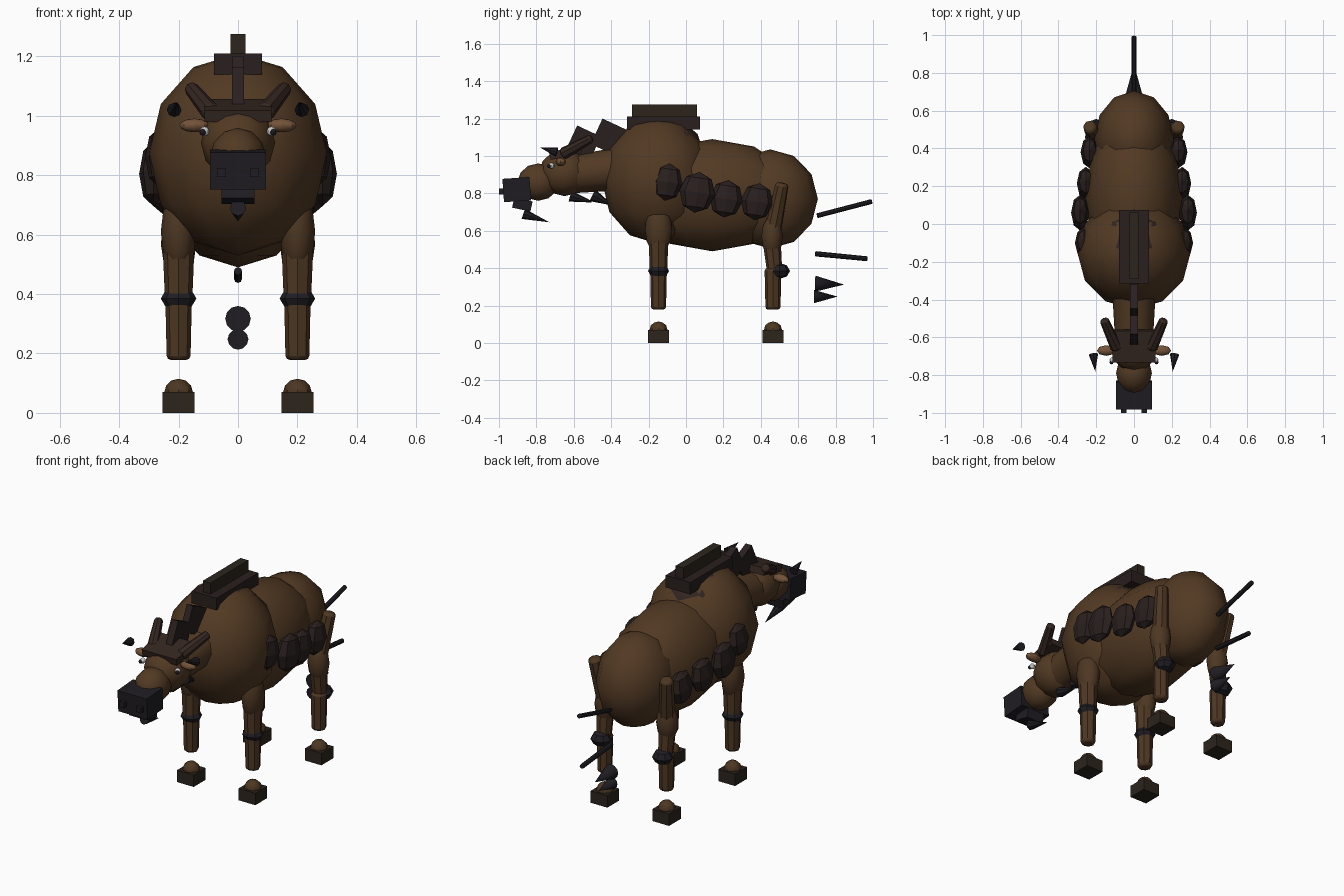
import bpy, math
from mathutils import Vector

if "Cube" in bpy.data.objects:
    bpy.data.objects.remove(bpy.data.objects["Cube"])


def mat(name, rgb):
    m = bpy.data.materials.new(name)
    m.diffuse_color = (*rgb, 1)
    m.use_nodes = True
    m.node_tree.nodes["Principled BSDF"].inputs["Base Color"].default_value = m.diffuse_color
    return m


HIDE = mat("hide_brown", (0.085, 0.042, 0.017))
LEG = mat("leg_brown", (0.075, 0.038, 0.016))
PLATE = mat("dark_brown", (0.035, 0.02, 0.015))
MANE = mat("mane_dark", (0.022, 0.014, 0.013))
DARK = mat("near_black", (0.014, 0.012, 0.016))
HOOF = mat("hoof", (0.025, 0.018, 0.012))
TAN = mat("ear_tan", (0.17, 0.085, 0.04))
WHITE = mat("eye_white", (0.7, 0.7, 0.7))


def finish(name, m, smooth):
    o = bpy.context.object
    o.name = name
    o.data.materials.append(m)
    if smooth:
        bpy.ops.object.shade_smooth_by_angle(angle=math.radians(40))
    return o


def ball(name, loc, r, m, seg=12, rings=6, rot=(0, 0, 0), smooth=True):
    bpy.ops.mesh.primitive_uv_sphere_add(segments=seg, ring_count=rings, location=loc, rotation=rot)
    bpy.context.object.scale = r
    return finish(name, m, smooth)


def box(name, loc, size, m, tilt=0):
    bpy.ops.mesh.primitive_cube_add(size=1, location=loc, rotation=(math.radians(tilt), 0, 0))
    bpy.context.object.scale = size
    return finish(name, m, False)


def rod(name, a, b, r1, r2, m, sides=8, bevel=0):
    a, b = Vector(a), Vector(b)
    d = b - a
    bpy.ops.mesh.primitive_cone_add(vertices=sides, radius1=r1, radius2=r2, depth=d.length,
                                    location=(a + b) / 2,
                                    rotation=d.to_track_quat('Z', 'Y').to_euler())
    o = bpy.context.object
    if bevel:
        mod = o.modifiers.new("round_ends", 'BEVEL')
        mod.width, mod.segments, mod.angle_limit = bevel, 2, math.radians(60)
        mod.limit_method = 'ANGLE'
    return finish(name, m, sides > 6)


# Trunk
ball("chest", (0, -0.15, 0.87), (0.30, 0.30, 0.34), HIDE)
ball("barrel", (0, 0.14, 0.79), (0.26, 0.45, 0.30), HIDE)
ball("rump", (0, 0.45, 0.77), (0.21, 0.255, 0.265), HIDE)
ball("shoulder_hump", (0, -0.12, 1.03), (0.185, 0.21, 0.175), PLATE, 8, 6)

# Back ridge and mane
box("ridge_base", (0, -0.12, 1.175), (0.16, 0.39, 0.07), MANE)
box("ridge_top", (0, -0.115, 1.235), (0.05, 0.35, 0.08), HOOF)
box("mane_rear", (0, -0.41, 1.10), (0.04, 0.15, 0.15), MANE, -25)
box("mane_front", (0, -0.55, 1.065), (0.04, 0.14, 0.15), MANE, -25)

# Neck and head
rod("neck", (0, -0.62, 0.90), (0, -0.36, 0.93), 0.10, 0.115, HIDE, 12)
ball("head", (0, -0.65, 0.91), (0.125, 0.135, 0.125), HIDE)
ball("snout", (0, -0.79, 0.86), (0.095, 0.11, 0.10), HIDE)
box("muzzle", (0, -0.905, 0.82), (0.19, 0.145, 0.125), DARK, 4)
box("lower_jaw", (0, -0.875, 0.74), (0.11, 0.10, 0.055), DARK, -12)
rod("chin_beard", (0, -0.87, 0.69), (0, -0.73, 0.645), 0.028, 0, DARK)
rod("throat_tuft_front", (0, -0.62, 0.785), (0, -0.505, 0.755), 0.03, 0.004, DARK)
rod("throat_tuft_rear", (0, -0.50, 0.79), (0, -0.40, 0.74), 0.035, 0.004, DARK)
box("forehead_plate", (0, -0.645, 1.018), (0.225, 0.17, 0.04), PLATE, 13)

for s, side in ((-1, "left"), (1, "right")):
    # Face details
    box("nostril_" + side, (s * 0.055, -0.985, 0.81), (0.03, 0.03, 0.03), DARK)
    ball("ear_" + side, (s * 0.147, -0.67, 0.968), (0.05, 0.028, 0.023), TAN, 8, 6)
    ball("eye_" + side, (s * 0.113, -0.72, 0.948), (0.016,) * 3, WHITE, 8, 6)
    ball("pupil_" + side, (s * 0.119, -0.732, 0.945), (0.011,) * 3, DARK, 8, 6)
    rod("horn_" + side, (s * 0.09, -0.66, 1.01), (s * 0.16, -0.505, 1.095), 0.033, 0.024, PLATE, 8, 0.01)
    rod("horn_tip_" + side, (s * 0.215, -0.69, 1.02), (s * 0.205, -0.78, 1.045), 0.025, 0, DARK)

    # Flank plates
    for i, (x, y, z, ry, rz) in enumerate(((0.265, -0.10, 0.86, 0.083, 0.10),
                                           (0.285, 0.06, 0.805, 0.096, 0.11),
                                           (0.255, 0.215, 0.77, 0.088, 0.10),
                                           (0.235, 0.38, 0.755, 0.086, 0.10))):
        ball(f"flank_plate_{side}_{i + 1}", (s * x, y, z), (0.048, ry, rz), MANE, 8, 4,
             (math.radians(-8), 0, 0), False)

    # Legs
    x = s * 0.20
    for end, y, ky in (("front", -0.147, -0.147), ("hind", 0.465, 0.50)):
        tag = f"{end}_{side}"
        if end == "front":
            ball("shoulder_" + tag, (x, y, 0.61), (0.06, 0.073, 0.135), LEG)
            rod("upper_leg_" + tag, (x, y, 0.60), (x, y, 0.38), 0.055, 0.046, LEG)
        else:
            rod("thigh_" + tag, (s * 0.235, 0.515, 0.855), (x, 0.46, 0.58), 0.036, 0.046, LEG, 8, 0.015)
            ball("haunch_" + tag, (x, 0.46, 0.57), (0.06, 0.057, 0.11), LEG)
            rod("upper_leg_" + tag, (x, 0.455, 0.58), (x, 0.475, 0.37), 0.05, 0.04, LEG)
        ball("knee_" + tag, (x, ky, 0.385), (0.06, 0.056, 0.042), DARK, 8, 4, smooth=False)
        rod("lower_leg_" + tag, (x, y, 0.40), (x, y, 0.178), 0.045, 0.04, LEG, 8, 0.014)
        ball("fetlock_" + tag, (x, y, 0.07), (0.048, 0.048, 0.045), LEG, 8, 6)
        box("hoof_" + tag, (x, y, 0.035), (0.108, 0.11, 0.07), HOOF)

# Tail
rod("tail_upper", (0, 0.70, 0.68), (0, 0.995, 0.757), 0.013, 0.013, DARK, 8, 0.005)
rod("tail_lower", (0, 0.69, 0.477), (0, 0.97, 0.45), 0.014, 0.013, DARK, 8, 0.005)
rod("tail_tuft_upper", (0, 0.69, 0.317), (0, 0.845, 0.312), 0.043, 0, DARK, 12)
rod("tail_tuft_lower", (0, 0.685, 0.248), (0, 0.81, 0.248), 0.035, 0, DARK, 12)
